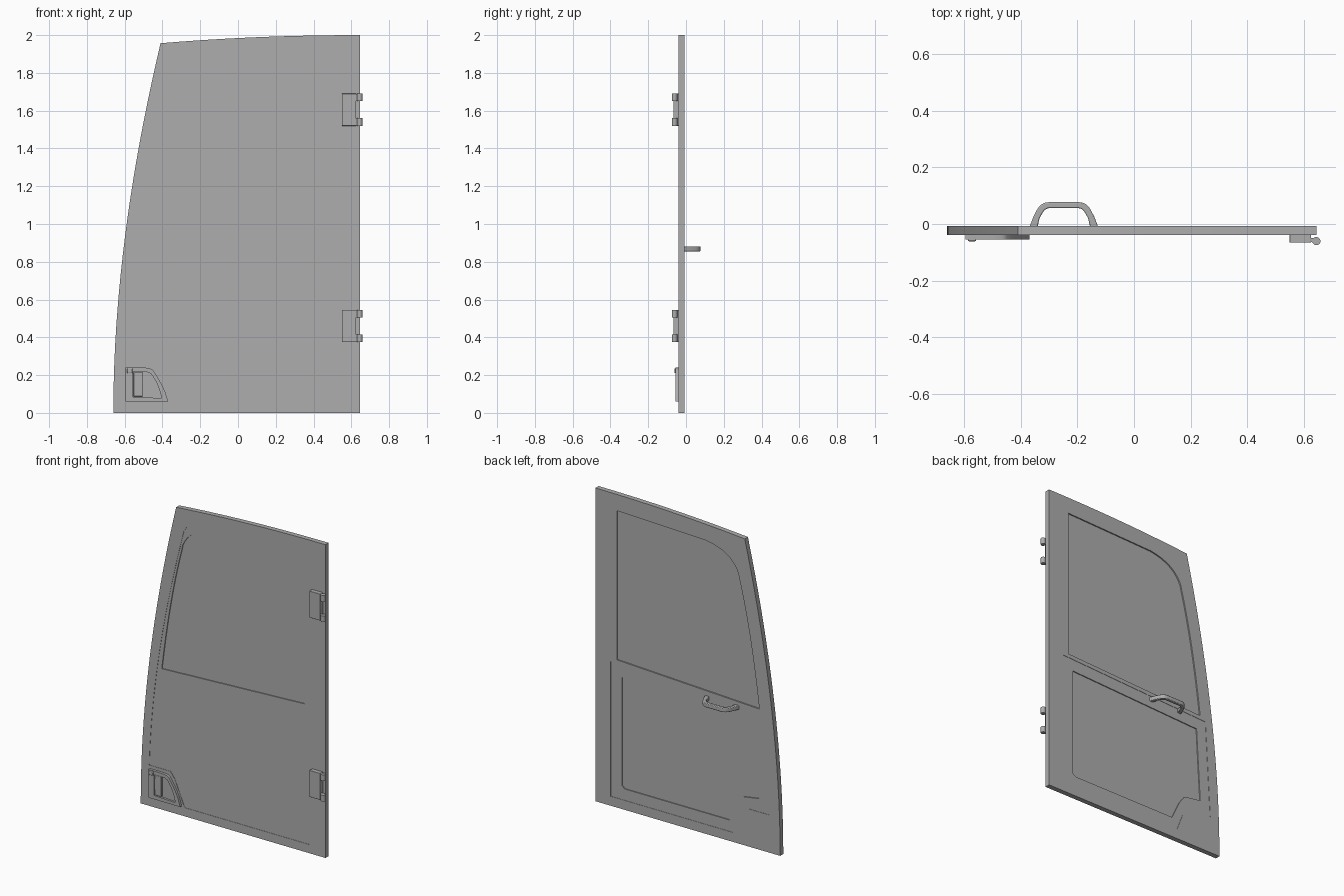
import bpy, bmesh
from mathutils import Vector

cube = bpy.data.objects.get("Cube")
if cube:
    bpy.data.objects.remove(cube, do_unlink=True)

grey = bpy.data.materials.new("door grey")
grey.use_nodes = True
colour = (0.42, 0.42, 0.42, 1)
grey.diffuse_color = colour
grey.node_tree.nodes["Principled BSDF"].inputs["Base Color"].default_value = colour


def arc(a, b, c, steps=10):
    """Quadratic curve from a to c pulled towards b."""
    a, b, c = Vector(a), Vector(b), Vector(c)
    ts = [i / steps for i in range(steps + 1)]
    return [tuple(a * (1 - t) ** 2 + b * 2 * t * (1 - t) + c * t * t) for t in ts]


def prism(name, outline, low, high, axis="y", bevel=0):
    """Extrude an outline (x,z along y, or x,y along z)."""
    def place(p, d):
        return (p[0], d, p[1]) if axis == "y" else (p[0], p[1], d)
    bm = bmesh.new()
    face = bm.faces.new([bm.verts.new(place(p, low)) for p in outline])
    out = bmesh.ops.extrude_face_region(bm, geom=[face])
    shift = Vector(place((0, 0), high - low))
    bmesh.ops.translate(bm, vec=shift,
                        verts=[g for g in out["geom"] if isinstance(g, bmesh.types.BMVert)])
    bmesh.ops.recalc_face_normals(bm, faces=bm.faces)
    mesh = bpy.data.meshes.new(name)
    bm.to_mesh(mesh)
    bm.free()
    mesh.materials.append(grey)
    obj = bpy.data.objects.new(name, mesh)
    bpy.context.collection.objects.link(obj)
    if bevel:
        mod = obj.modifiers.new("soft edges", "BEVEL")
        mod.width = bevel
        mod.segments = 2
        mod.limit_method = "ANGLE"
    return obj


def activate(obj):
    bpy.ops.object.select_all(action="DESELECT")
    obj.select_set(True)
    bpy.context.view_layer.objects.active = obj


def cut(target, outline, low, high):
    """Sink an outline into the target."""
    cutter = prism("cutter", outline, low, high)
    cutter.hide_render = True
    mod = target.modifiers.new("recess", "BOOLEAN")
    mod.operation = "DIFFERENCE"
    mod.solver = "EXACT"
    mod.object = cutter
    activate(target)
    bpy.ops.object.modifier_apply(modifier=mod.name)
    bpy.data.objects.remove(cutter, do_unlink=True)


def smooth(obj):
    activate(obj)
    bpy.ops.object.shade_smooth_by_angle()


def box(x0, x1, z0, z1):
    return [(x0, z0), (x1, z0), (x1, z1), (x0, z1)]


FRONT, BACK = -0.039, -0.007
STEP, DEEP = 0.002, 0.008

# Door slab with curved outer edge and crowned top
edge = arc((-0.66, 0), (-0.66, 0.9), (-0.41, 1.957), 20)
crown = arc((-0.41, 1.957), (0.1, 2), (0.645, 2), 12)
door = prism("door_panel", edge + crown[1:] + [(0.645, 0)], FRONT, BACK)

# Shallow pressed areas on the outer skin and the inner lower trim
skin = ([(0.53, 0.055), (-0.35, 0.055), (-0.42, 0.22), (-0.45, 0.26)]
        + arc((-0.6, 0.26), (-0.58, 0.95), (-0.36, 1.8))
        + arc((-0.355, 1.82), (-0.31, 1.91), (-0.15, 1.925), 6) + [(0.53, 1.95)])
cut(door, skin, FRONT - 0.1, FRONT + STEP)
trim = [(0.537, 0.06), (-0.335, 0.06), (-0.38, 0.18), (-0.445, 0.24),
        (-0.59, 0.24), (-0.553, 0.87), (0.537, 0.92)]
cut(door, trim, BACK - STEP, BACK + 0.1)

# Window recess on both faces
window = ([(0.494, 0.943)] + arc((-0.513, 0.898), (-0.455, 1.38), (-0.37, 1.7))
          + arc((-0.365, 1.725), (-0.315, 1.85), (-0.134, 1.874), 8) + [(0.494, 1.895)])
cut(door, window, FRONT - 0.1, FRONT + DEEP)
cut(door, window, BACK - DEEP, BACK + 0.1)

# Inner lower card recess
card = ([(0.46, 0.15), (0.44, 0.132), (-0.299, 0.132), (-0.355, 0.25)]
        + arc((-0.37, 0.272), (-0.39, 0.31), (-0.42, 0.31), 4)
        + [(-0.515, 0.325), (-0.487, 0.8), (0.46, 0.841)])
cut(door, card, BACK - DEEP, BACK + 0.1)
smooth(door)

# Outer handle: frame, sunken cup, lever and lock
frame = ([(-0.595, 0.06), (-0.37, 0.06)] + arc((-0.385, 0.11), (-0.41, 0.17), (-0.45, 0.225), 5)
         + arc((-0.455, 0.23), (-0.47, 0.24), (-0.51, 0.24), 4) + [(-0.595, 0.24)])
handle = prism("outer_handle_frame", frame, FRONT + 0.001, -0.055)
cup = ([(-0.555, 0.085), (-0.405, 0.078)] + arc((-0.412, 0.11), (-0.43, 0.17), (-0.462, 0.208), 5)
       + [(-0.485, 0.217), (-0.555, 0.217)])
cut(handle, cup, -0.1, -0.042)
smooth(handle)
smooth(prism("outer_handle_lever", box(-0.553, -0.505, 0.087, 0.215), -0.04, -0.053, bevel=0.003))
smooth(prism("outer_handle_lock", box(-0.587, -0.558, 0.21, 0.236), -0.05, -0.061, bevel=0.004))

# Hinges: leaf, pin neck and two knuckles each
for label, z in (("lower", 0.46), ("upper", 1.605)):
    smooth(prism(label + "_hinge_leaf", box(0.55, 0.626, z - 0.085, z + 0.085),
                 FRONT + 0.003, -0.066, bevel=0.002))
    for end, zc in (("bottom", z - 0.065), ("top", z + 0.065)):
        name = f"{label}_hinge_{end}_knuckle"
        bpy.ops.mesh.primitive_cylinder_add(vertices=20, radius=0.0145, depth=0.04,
                                            location=(0.6445, -0.0605, zc))
        knuckle = bpy.context.object
        knuckle.name = name
        knuckle.data.materials.append(grey)
        smooth(knuckle)
        neck = [(0.62, -0.05), (0.62, -0.06), (0.64, -0.07), (0.645, -0.05)]
        prism(name + "_neck", neck, zc - 0.019, zc + 0.019, axis="z")

# Inner grab handle: one bent bar, mirrored about its middle
MID = -0.248
outer = [(0.122, -0.012), (0.108, 0.025)] + arc((0.095, 0.05), (0.08, 0.077), (0.053, 0.077), 6)
inner = arc((0.05, 0.056), (0.066, 0.056), (0.076, 0.038), 6) + [(0.086, 0.02), (0.093, -0.012)]
half = outer + inner
bar = ([(MID + x, y) for x, y in outer] + [(MID - x, y) for x, y in reversed(outer)]
       + [(MID - x, y) for x, y in reversed(inner)] + [(MID + x, y) for x, y in inner])
smooth(prism("inner_grab_handle", bar, 0.855, 0.882, axis="z", bevel=0.004))
